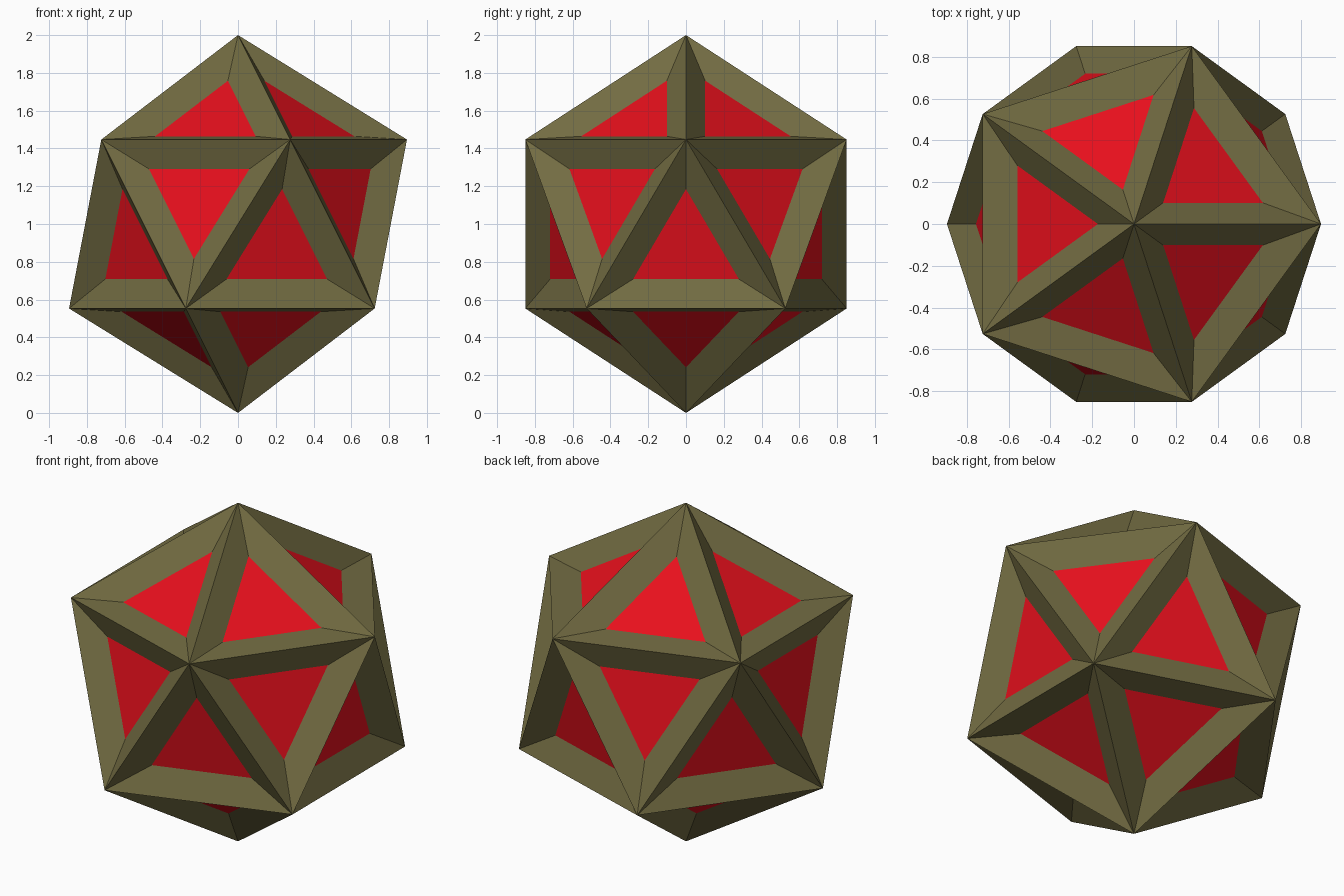
import bpy, bmesh
from mathutils import Matrix

if "Cube" in bpy.data.objects:
    bpy.data.objects.remove(bpy.data.objects["Cube"])


def material(name, color):
    m = bpy.data.materials.new(name)
    m.diffuse_color = color
    m.use_nodes = True
    m.node_tree.nodes["Principled BSDF"].inputs["Base Color"].default_value = m.diffuse_color
    return m


# Icosahedron of radius 1 standing on its lowest point
bm = bmesh.new()
bmesh.ops.create_icosphere(bm, subdivisions=1, radius=1.0,
                           matrix=Matrix.Translation((0, 0, 1)))
panels = list(bm.faces)

# Sunken panel in every face: sloped frame around, flat triangle in the middle
bmesh.ops.inset_individual(bm, faces=panels, thickness=0.142, depth=-0.087,
                           use_even_offset=True)
for f in panels:
    f.material_index = 1

# Flat-shaded object with frame and panel colours
mesh = bpy.data.meshes.new("faceted_ball")
bm.to_mesh(mesh)
bm.free()
mesh.materials.append(material("olive_frame", (0.17, 0.15, 0.055, 1)))
mesh.materials.append(material("red_panel", (0.8, 0.005, 0.012, 1)))
ball = bpy.data.objects.new("faceted_ball", mesh)
bpy.context.collection.objects.link(ball)
